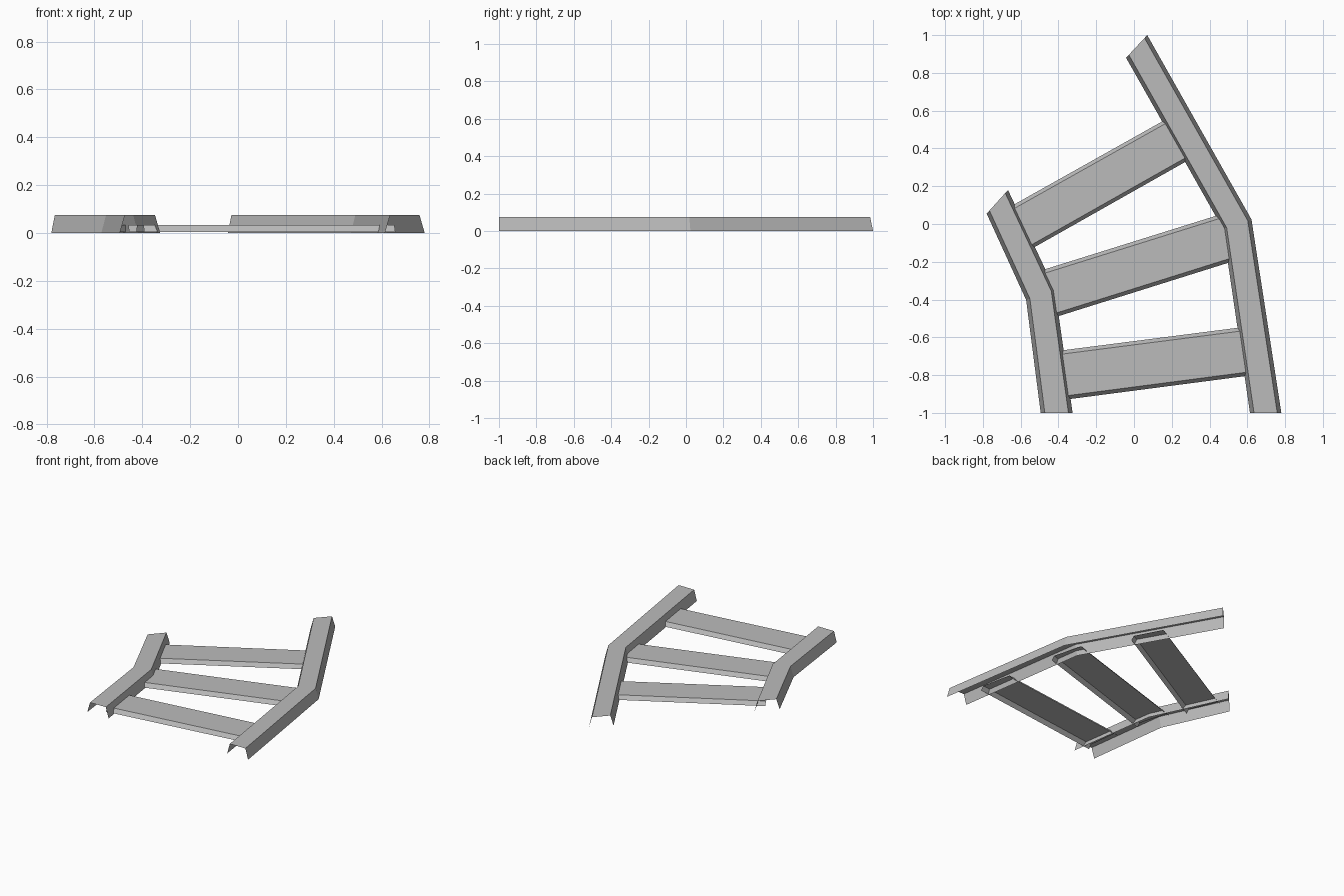
import bpy
import bmesh
from mathutils import Vector

cube = bpy.data.objects.get("Cube")
if cube:
    bpy.data.objects.remove(cube)

metal = bpy.data.materials.new("plain_grey")
metal.use_nodes = True
grey = (0.5, 0.5, 0.5, 1)
metal.diffuse_color = grey
metal.node_tree.nodes["Principled BSDF"].inputs["Base Color"].default_value = grey


def channel(name, stations, bottom, top, inset):
    """Open channel: a flat top with two sloping sides, swept through pairs of foot points."""
    bm = bmesh.new()
    rows = []
    for a, b in stations:
        a, b = Vector(a), Vector(b)
        section = [(a, bottom), (a.lerp(b, inset), top),
                   (b.lerp(a, inset), top), (b, bottom)]
        rows.append([bm.verts.new((p.x, p.y, z)) for p, z in section])
    for r, s in zip(rows, rows[1:]):
        for i in range(3):
            bm.faces.new((r[i], r[i + 1], s[i + 1], s[i]))
    # Turn the outside upward
    bm.normal_update()
    if sum(f.normal.z for f in bm.faces) < 0:
        bmesh.ops.reverse_faces(bm, faces=bm.faces[:])
    mesh = bpy.data.meshes.new(name)
    bm.to_mesh(mesh)
    bm.free()
    mesh.materials.append(metal)
    obj = bpy.data.objects.new(name, mesh)
    bpy.context.collection.objects.link(obj)


def rung(name, back, front, reach=0.06):
    """Cross bar between the rails, with its ends tucked inside them."""
    (bl, br), (fl, fr) = [[Vector(p) for p in edge] for edge in (back, front)]
    along = (br - bl).normalized() * reach
    channel(name, [(bl - along, fl - along), (br + along, fr + along)],
            0.005, 0.033, 0.075)


# Bent side rails, as outer and inner foot points from front to back
channel("left_rail", [((0.78, -1), (0.614, -1)),
                      ((0.622, 0.024), (0.471, -0.026)),
                      ((0.07, 1), (-0.042, 0.88))], 0, 0.075, 0.13)
channel("right_rail", [((-0.494, -1), (-0.325, -1)),
                       ((-0.571, -0.402), (-0.418, -0.349)),
                       ((-0.78, 0.055), (-0.667, 0.18))], 0, 0.075, 0.13)

# Cross rungs, as back and front edges between the rails
rung("front_rung", ((-0.365, -0.667), (0.545, -0.55)),
     ((-0.333, -0.926), (0.598, -0.804)))
rung("middle_rung", ((-0.466, -0.238), (0.43, 0.042)),
     ((-0.397, -0.487), (0.497, -0.206)))
rung("back_rung", ((-0.63, 0.106), (0.153, 0.545)),
     ((-0.534, -0.127), (0.27, 0.328)))
